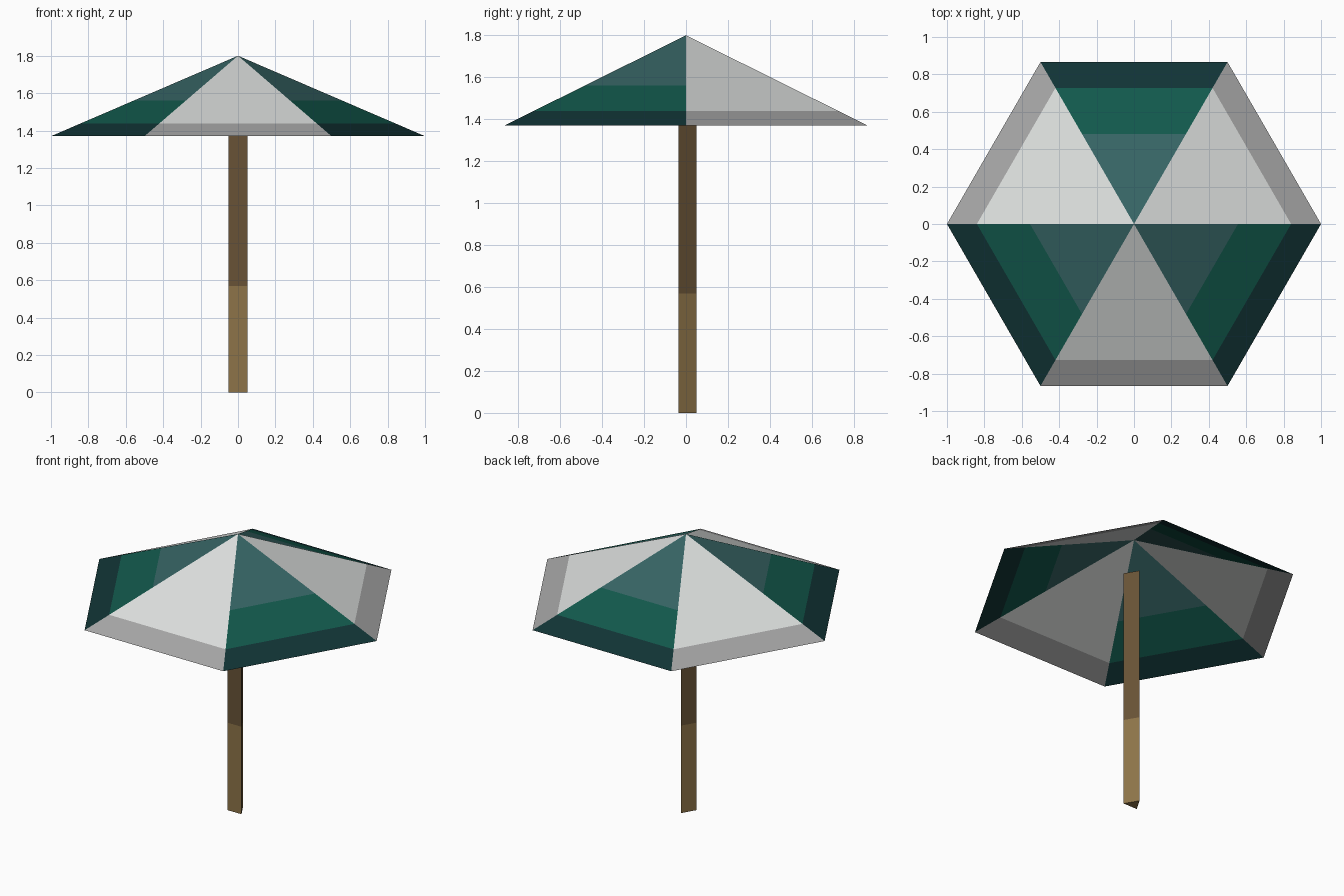
import bpy, bmesh, math

if "Cube" in bpy.data.objects:
    bpy.data.objects.remove(bpy.data.objects["Cube"])


def material(name, rgb):
    m = bpy.data.materials.new(name)
    m.diffuse_color = (*rgb, 1.0)
    m.use_nodes = True
    m.node_tree.nodes["Principled BSDF"].inputs["Base Color"].default_value = m.diffuse_color
    return m


def build(name, bm, mats):
    mesh = bpy.data.meshes.new(name)
    bm.normal_update()
    bm.to_mesh(mesh)
    bm.free()
    for m in mats:
        mesh.materials.append(m)
    ob = bpy.data.objects.new(name, mesh)
    bpy.context.collection.objects.link(ob)
    return ob


# Colours
white = material("white cloth", (0.72, 0.74, 0.73))
grey = material("grey trim", (0.38, 0.38, 0.38))
teal = material("pale teal cloth", (0.037, 0.128, 0.128))
green = material("green cloth", (0.006, 0.10, 0.073))
dark = material("dark teal trim", (0.0055, 0.034, 0.036))
wood_dark = material("dark wood", (0.14, 0.086, 0.037))
wood_light = material("light wood", (0.27, 0.175, 0.066))

# Canopy: open six-sided cone in alternating panels, split into bands
APEX, RIM = 1.80, 1.37
BANDS = (0.556, 0.84, 1.0)
PANEL_COLOURS = ((0, 0, 1), (2, 3, 4))      # white panel, green panel
bm = bmesh.new()
tip = bm.verts.new((0, 0, APEX))
rings = []
for f in BANDS:
    rings.append([bm.verts.new((f * math.cos(math.radians(60 * k)),
                                f * math.sin(math.radians(60 * k)),
                                APEX + (RIM - APEX) * f)) for k in range(6)])
for k in range(6):
    n = (k + 1) % 6
    colours = PANEL_COLOURS[k % 2]          # odd panels (one faces +y) are green
    bm.faces.new((tip, rings[0][k], rings[0][n])).material_index = colours[0]
    for b in (1, 2):
        face = bm.faces.new((rings[b - 1][k], rings[b][k], rings[b][n], rings[b - 1][n]))
        face.material_index = colours[b]
build("canopy", bm, (white, grey, teal, green, dark))

# Pole: three-sided post with a lighter lower part
bm = bmesh.new()
outline = ((-0.05, -0.035), (0.05, -0.035), (0.0, 0.05))
levels = [[bm.verts.new((x, y, z)) for x, y in outline] for z in (0.0, 0.57, 1.57)]
for i in range(2):
    for k in range(3):
        n = (k + 1) % 3
        face = bm.faces.new((levels[i][k], levels[i][n], levels[i + 1][n], levels[i + 1][k]))
        face.material_index = i
bm.faces.new(levels[0][::-1]).material_index = 0
bm.faces.new(levels[2]).material_index = 1
build("pole", bm, (wood_light, wood_dark))
